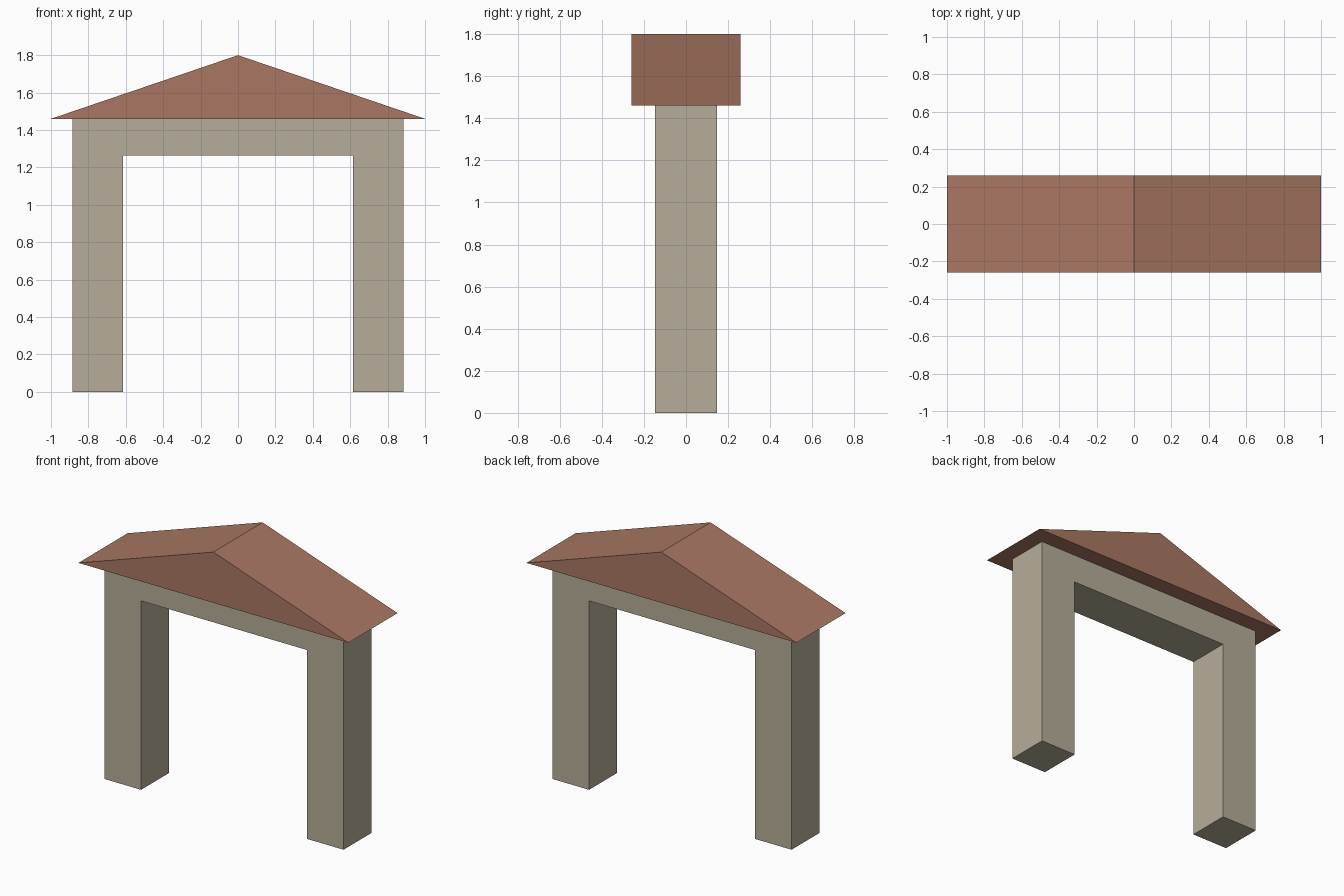
import bpy
import bmesh

cube = bpy.data.objects.get("Cube")
if cube:
    bpy.data.objects.remove(cube, do_unlink=True)


def make_material(name, color):
    mat = bpy.data.materials.new(name)
    mat.use_nodes = True
    mat.diffuse_color = color
    mat.node_tree.nodes["Principled BSDF"].inputs["Base Color"].default_value = color
    return mat


def extrude_profile(name, outline, depth, mat):
    """Extrude an x-z outline along y, centred on y = 0."""
    bm = bmesh.new()
    face = bm.faces.new([bm.verts.new((x, -depth / 2, z)) for x, z in outline])
    new = bmesh.ops.extrude_face_region(bm, geom=[face])["geom"]
    verts = [v for v in new if isinstance(v, bmesh.types.BMVert)]
    bmesh.ops.translate(bm, verts=verts, vec=(0, depth, 0))
    bmesh.ops.recalc_face_normals(bm, faces=bm.faces)
    mesh = bpy.data.meshes.new(name)
    bm.to_mesh(mesh)
    bm.free()
    mesh.materials.append(mat)
    obj = bpy.data.objects.new(name, mesh)
    bpy.context.collection.objects.link(obj)
    return obj


stone = make_material("beige stone", (0.47, 0.42, 0.32, 1))
tile = make_material("terracotta", (0.40, 0.185, 0.125, 1))

# Gateway: two posts and a lintel in one piece
outer, inner, lintel, eaves, ridge = 0.885, 0.615, 1.265, 1.46, 1.8
half = [(inner, lintel), (inner, 0), (outer, 0), (outer, eaves)]
mirrored = [(-x, z) for x, z in reversed(half)]
extrude_profile("gateway", half + mirrored, 0.293, stone)

# Gabled roof
extrude_profile("roof", [(-1, eaves), (1, eaves), (0, ridge)], 0.52, tile)
